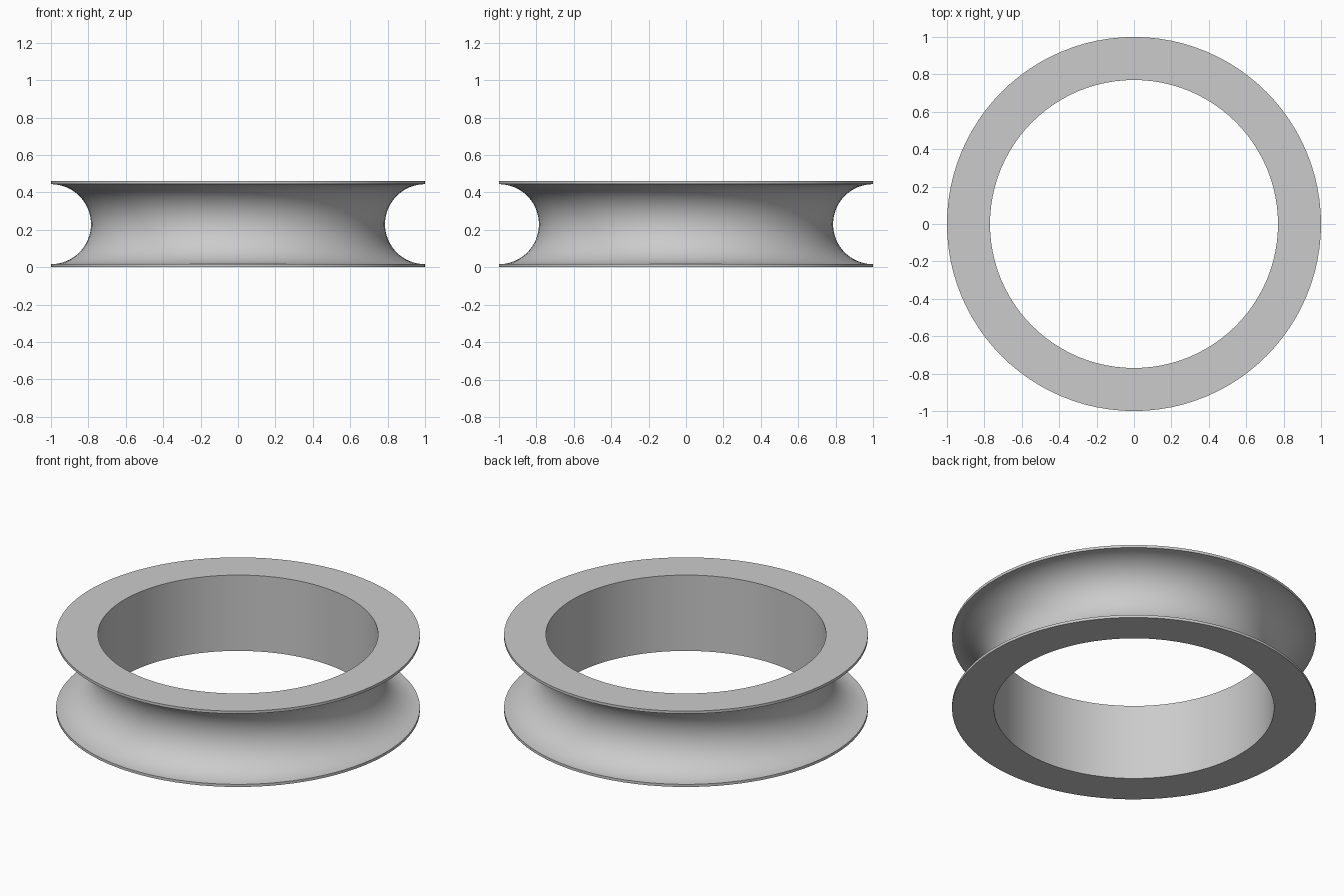
import bpy
import bmesh
import math

cube = bpy.data.objects.get("Cube")
if cube:
    bpy.data.objects.remove(cube)

HEIGHT = 0.46
OUTER = 1.0
BORE = 0.77
GROOVE = 0.214
SEGMENTS = 96
ARC_STEPS = 32

# Plain grey material
grey = bpy.data.materials.new("light_grey")
grey.use_nodes = True
colour = (0.6, 0.6, 0.6, 1)
grey.diffuse_color = colour
grey.node_tree.nodes["Principled BSDF"].inputs["Base Color"].default_value = colour

# Cross-section: bore, thin rims and a half-round groove
profile = [(BORE, HEIGHT), (BORE, 0), (OUTER, 0)]
for i in range(ARC_STEPS + 1):
    a = math.pi * i / ARC_STEPS
    profile.append((OUTER - GROOVE * math.sin(a), HEIGHT / 2 - GROOVE * math.cos(a)))
profile.append((OUTER, HEIGHT))

# Revolve the closed section around z
bm = bmesh.new()
rings = []
for s in range(SEGMENTS):
    t = 2 * math.pi * s / SEGMENTS
    rings.append([bm.verts.new((r * math.cos(t), r * math.sin(t), z)) for r, z in profile])
for s in range(SEGMENTS):
    a, b = rings[s], rings[(s + 1) % SEGMENTS]
    for i in range(len(profile)):
        j = (i + 1) % len(profile)
        bm.faces.new((a[i], b[i], b[j], a[j]))
bmesh.ops.recalc_face_normals(bm, faces=bm.faces)

mesh = bpy.data.meshes.new("grooved_ring")
bm.to_mesh(mesh)
bm.free()
mesh.materials.append(grey)
ring = bpy.data.objects.new("grooved_ring", mesh)
bpy.context.collection.objects.link(ring)

# Smooth the round surfaces, keep the rim edges sharp
bpy.ops.object.select_all(action='DESELECT')
ring.select_set(True)
bpy.context.view_layer.objects.active = ring
bpy.ops.object.shade_smooth_by_angle(angle=math.radians(30))
